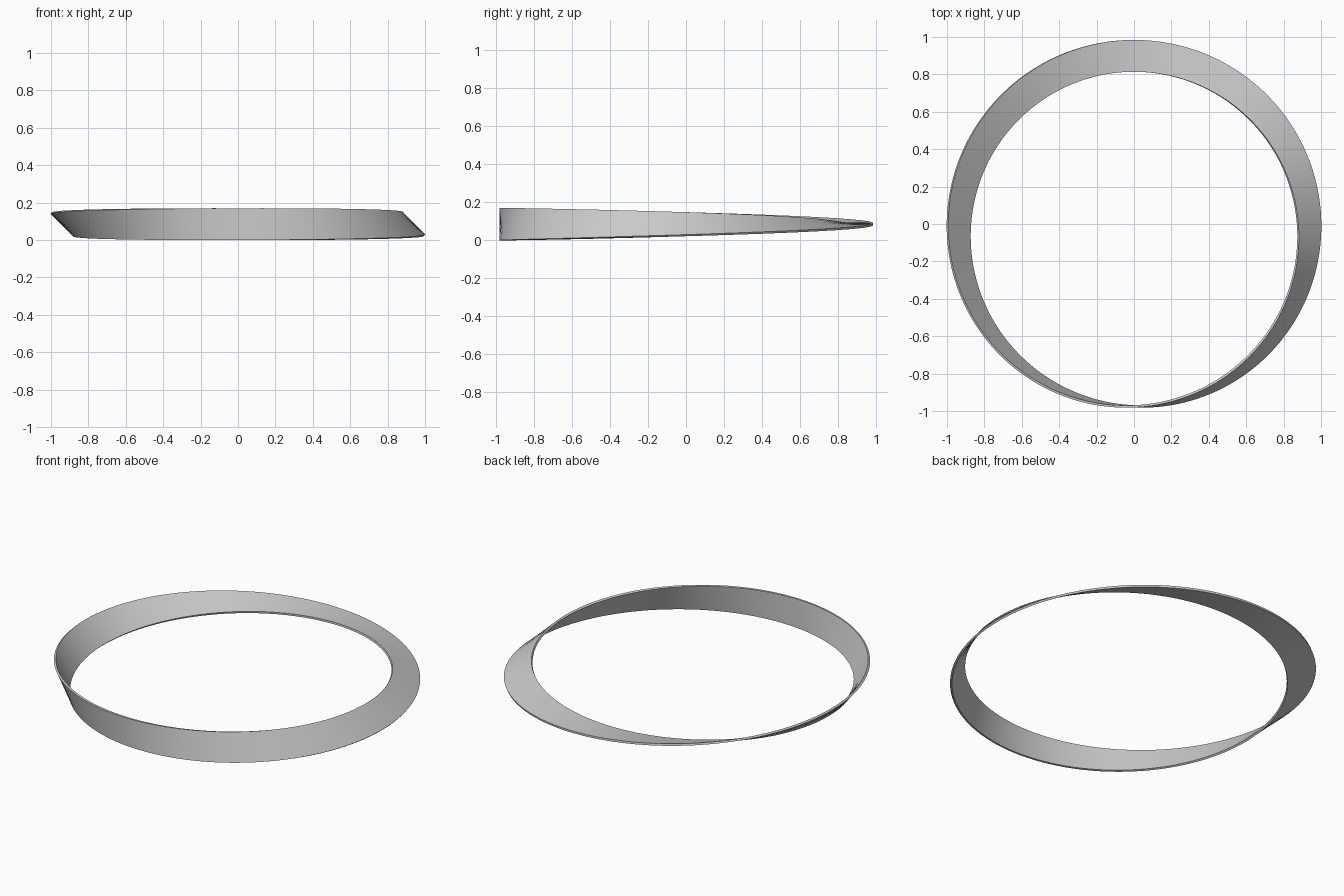
import bpy, bmesh
from math import sin, cos, pi, radians
from mathutils import Vector

if "Cube" in bpy.data.objects:
    bpy.data.objects.remove(bpy.data.objects["Cube"])

N = 192              # steps round the ring
R = 0.937            # centreline radius
HALF_W = 0.085       # half of band width
HALF_T = 0.006       # half of band thickness
SHIFT_Y = -0.038     # centres the twisted band on y = 0

bm = bmesh.new()
rings = []
for i in range(N):
    phi = 2 * pi * i / N                       # 0 = front, quarter turn = right
    out = Vector((sin(phi), -cos(phi), 0))
    up = Vector((0, 0, 1))
    a = -phi / 2                               # half twist over one turn
    wide = up * cos(a) + out * sin(a)
    thick = out * cos(a) - up * sin(a)
    centre = out * R + Vector((0, SHIFT_Y, HALF_W))
    rings.append([bm.verts.new(centre + wide * HALF_W * u + thick * HALF_T * v)
                  for u, v in ((1, 1), (1, -1), (-1, -1), (-1, 1))])

# Join the rectangular sections; the last joins the first turned by 180 degrees
for i in range(N):
    p = rings[i]
    q = rings[i + 1] if i < N - 1 else rings[0][2:] + rings[0][:2]
    for k in range(4):
        j = (k + 1) % 4
        bm.faces.new((p[k], p[j], q[j], q[k]))
bmesh.ops.recalc_face_normals(bm, faces=bm.faces)

mesh = bpy.data.meshes.new("twisted_band")
bm.to_mesh(mesh)
bm.free()
band = bpy.data.objects.new("twisted_band", mesh)
bpy.context.collection.objects.link(band)
bpy.context.view_layer.objects.active = band
band.select_set(True)
bpy.ops.object.shade_smooth_by_angle(angle=radians(30))
